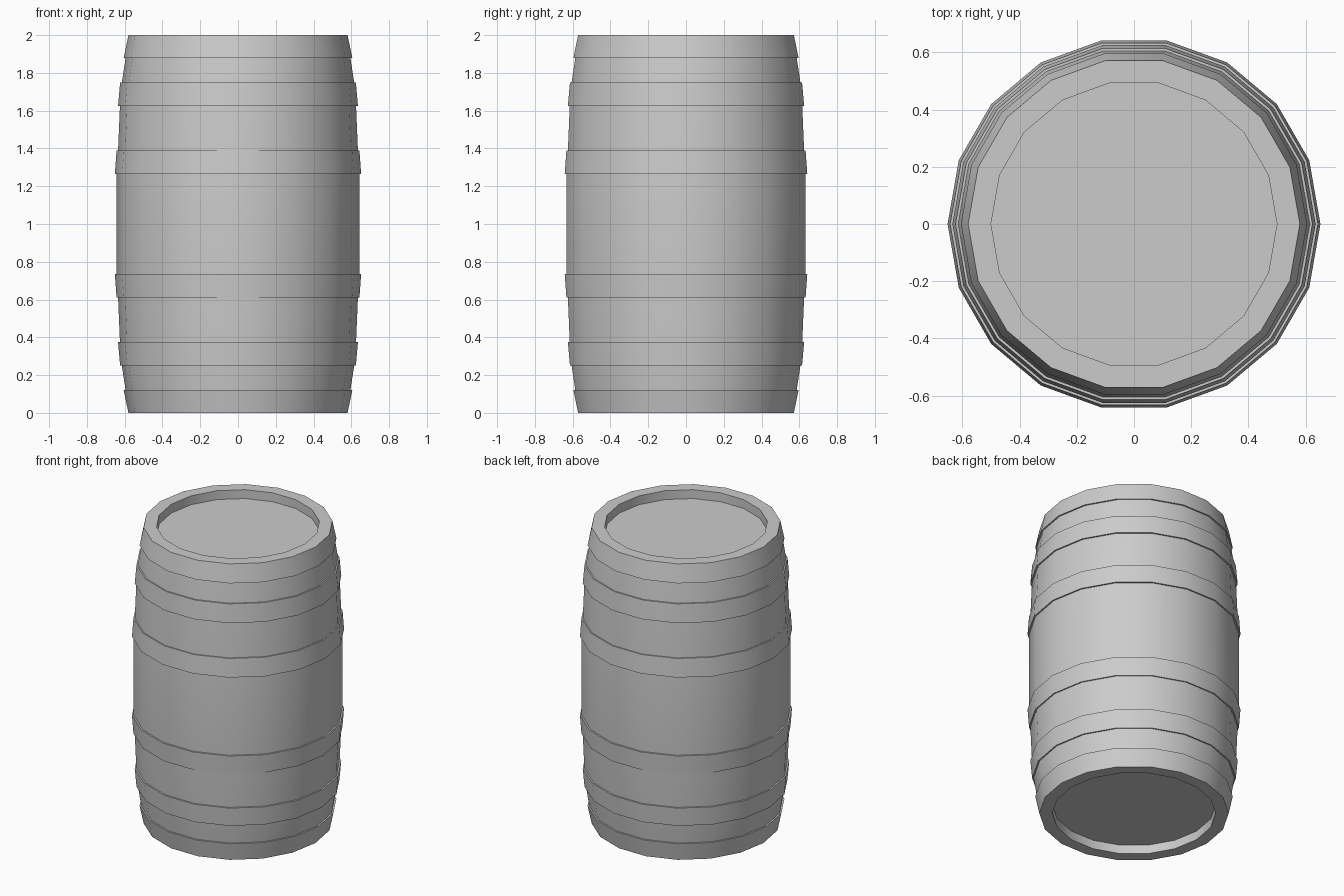
import bpy, bmesh, math

if "Cube" in bpy.data.objects:
    bpy.data.objects.remove(bpy.data.objects["Cube"])

SIDES = 18


def lathe(name, profile, cap_start=False, cap_end=False):
    """Revolve (radius, z) points, listed bottom to top on the outside."""
    bm = bmesh.new()
    rings = []
    for r, z in profile:
        rings.append([bm.verts.new((r * math.cos(2 * math.pi * i / SIDES),
                                    r * math.sin(2 * math.pi * i / SIDES), z))
                      for i in range(SIDES)])
    for low, high in zip(rings, rings[1:]):
        for i in range(SIDES):
            j = (i + 1) % SIDES
            bm.faces.new((low[i], low[j], high[j], high[i]))
    if cap_start:
        bm.faces.new(list(reversed(rings[0])))
    if cap_end:
        bm.faces.new(rings[-1])
    mesh = bpy.data.meshes.new(name)
    bm.to_mesh(mesh)
    bm.free()
    obj = bpy.data.objects.new(name, mesh)
    bpy.context.collection.objects.link(obj)
    bpy.ops.object.select_all(action='DESELECT')
    obj.select_set(True)
    bpy.context.view_layer.objects.active = obj
    bpy.ops.object.shade_smooth_by_angle(angle=math.radians(30))
    return obj


def flip(profile):
    """Mirror a profile about the middle of the barrel."""
    return [(r, 2 - z) for r, z in reversed(profile)]


# Barrel body: recessed end, rim, then the bulging staves, mirrored upward
lower = [(0.50, 0.06), (0.50, 0.0), (0.58, 0.0), (0.595, 0.12), (0.615, 0.25),
         (0.625, 0.375), (0.635, 0.61), (0.642, 0.735)]
lathe("barrel_body", lower + flip(lower), True, True)

# Raised hoops: each lip rises from the stave surface
end_hoop = [(0.58, 0.0), (0.605, 0.12), (0.595, 0.12)]
outer_hoop = [(0.615, 0.25), (0.624, 0.25), (0.635, 0.375), (0.625, 0.375)]
inner_hoop = [(0.635, 0.61), (0.643, 0.61), (0.652, 0.735), (0.642, 0.735)]
for name, hoop in (("end_hoop", end_hoop), ("outer_hoop", outer_hoop),
                   ("inner_hoop", inner_hoop)):
    lathe(name + "_lower", hoop)
    lathe(name + "_upper", flip(hoop))
